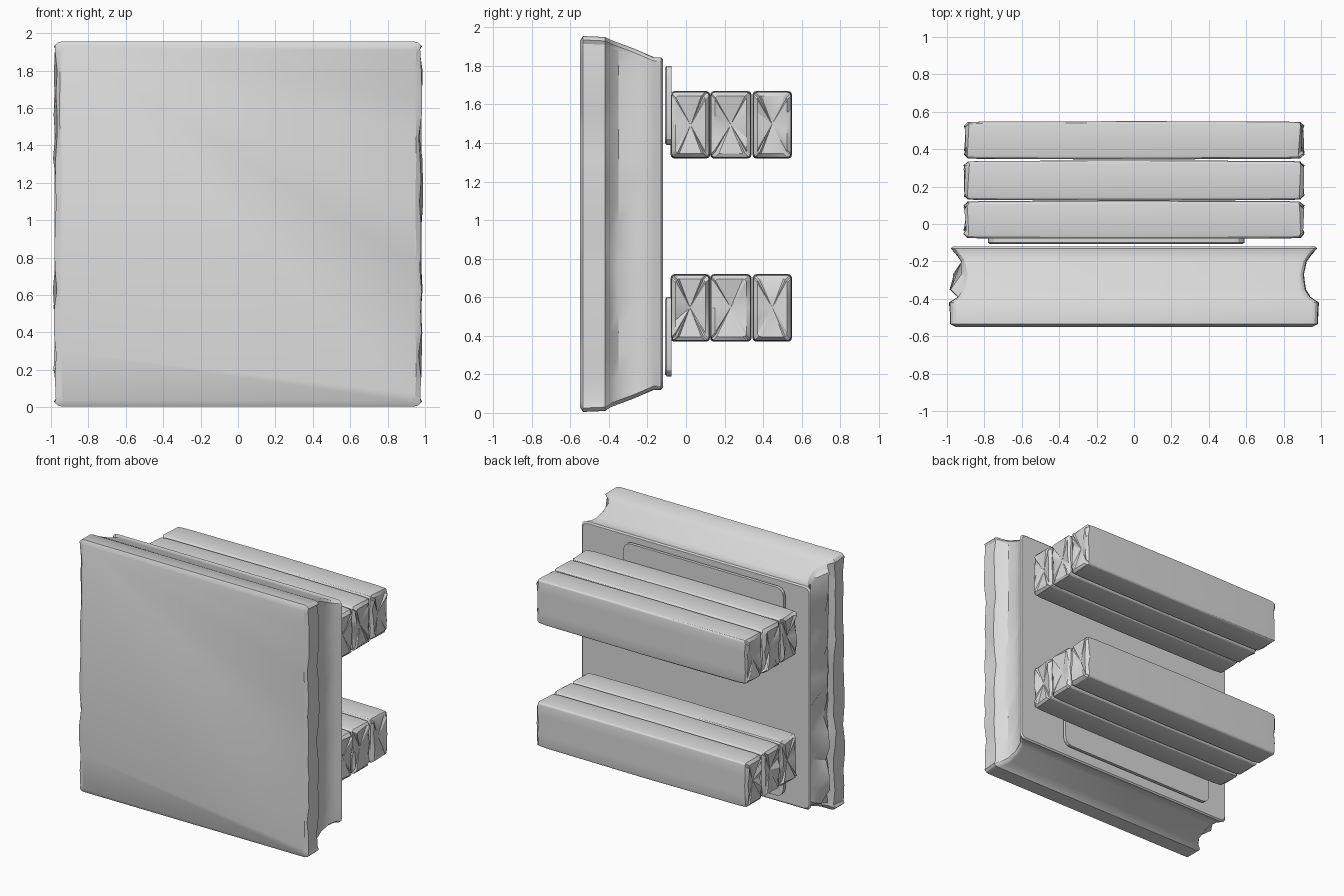
import bpy, bmesh, math, random
from mathutils import Vector

random.seed(4)
cube = bpy.data.objects.get("Cube")
if cube:
    bpy.data.objects.remove(cube, do_unlink=True)

# One plain grey for everything
grey = bpy.data.materials.new("plain_grey")
grey.use_nodes = True
grey.diffuse_color = (0.7, 0.7, 0.7, 1)
grey.node_tree.nodes["Principled BSDF"].inputs["Base Color"].default_value = (0.7, 0.7, 0.7, 1)


def ring(a0, a1, b0, b1, r, steps=1):
    """Rounded rectangle outline, with extra points along the two b-direction sides."""
    pts = []
    corners = [(a1 - r, b1 - r), (a0 + r, b1 - r), (a0 + r, b0 + r), (a1 - r, b0 + r)]
    for i, (ca, cb) in enumerate(corners):
        for k in range(4):
            t = math.radians(90 * i + 30 * k)
            pts.append((ca + r * math.cos(t), cb + r * math.sin(t)))
        if i % 2:
            end = corners[(i + 1) % 4][1]
            side = a0 if i == 1 else a1
            pts += [(side, cb + (end - cb) * s / steps) for s in range(1, steps)]
    return pts


def loft(name, rings, dent=0):
    """Skin closed rings of 3D points; the caps may be dented inwards."""
    bm = bmesh.new()
    loops = [[bm.verts.new(p) for p in pts] for pts in rings]
    n = len(loops[0])
    for low, high in zip(loops, loops[1:]):
        for i in range(n):
            j = (i + 1) % n
            bm.faces.new((low[i], low[j], high[j], high[i]))
    caps = [bm.faces.new(loops[0]), bm.faces.new(loops[-1])]
    bmesh.ops.recalc_face_normals(bm, faces=bm.faces)
    if dent:
        for cap in caps:
            normal = cap.normal.copy()
            for v in bmesh.ops.poke(bm, faces=[cap])["verts"]:
                v.co -= normal * dent
    mesh = bpy.data.meshes.new(name)
    bm.to_mesh(mesh)
    bm.free()
    mesh.materials.append(grey)
    obj = bpy.data.objects.new(name, mesh)
    bpy.context.collection.objects.link(obj)
    bpy.ops.object.select_all(action='DESELECT')
    obj.select_set(True)
    bpy.context.view_layer.objects.active = obj
    bpy.ops.object.shade_smooth_by_angle(angle=math.radians(28))
    return obj


# Main slab: depth, half width, bottom, top, roughness of the worn sides
slab = [
    (-0.55, 0.955, 0.03, 1.93, 0.01),
    (-0.535, 0.985, 0.005, 1.955, 0.02),
    (-0.42, 0.99, 0.01, 1.95, 0.025),
    (-0.39, 0.945, 0.03, 1.935, 0.015),
    (-0.35, 0.92, 0.045, 1.92, 0.015),
    (-0.27, 0.91, 0.075, 1.89, 0.015),
    (-0.2, 0.925, 0.105, 1.86, 0.01),
    (-0.165, 0.95, 0.12, 1.845, 0.005),
    (-0.13, 0.98, 0.12, 1.845, 0),
    (-0.12, 0.97, 0.13, 1.835, 0),
]
rings = []
for y, half, bottom, top, rough in slab:
    points = []
    for x, z in ring(-half, half, bottom, top, 0.04, 16):
        if abs(x) > half - 0.005:
            x -= math.copysign(random.uniform(0, rough), x)
            # crumpled hollow on one end
            if x < 0 and -0.36 < y < -0.22:
                x -= random.uniform(0, 0.07)
        points.append((x, y, z))
    rings.append(points)
loft("main_slab", rings)

# Two mounts on the back: a thin plate and three stacked beams each
for label, zc, plate_z in (("lower", 0.545, 0.395), ("upper", 1.495, 1.595)):
    rings = []
    for y, inset in ((-0.108, 0.01), (-0.1, 0), (-0.075, 0)):
        outline = ring(-0.78 + inset, 0.59 - inset, plate_z - 0.205 + inset,
                       plate_z + 0.205 - inset, 0.06)
        rings.append([(x, y, z) for x, z in outline])
    loft(label + "_mount_plate", rings)

    for i, (y0, y1) in enumerate(((-0.08, 0.125), (0.125, 0.34), (0.345, 0.55))):
        rings = []
        for x, inset, rough in ((-0.9, 0.025, 0.012), (-0.885, 0.006, 0.008),
                                (-0.82, 0.003, 0.004), (0, 0, 0), (0.82, 0.003, 0.004),
                                (0.885, 0.006, 0.008), (0.9, 0.025, 0.012)):
            outline = ring(y0 + inset, y1 - inset, zc - 0.175 + inset,
                           zc + 0.175 - inset, 0.02, 4)
            rings.append([Vector((x + random.uniform(-rough, rough), y, z))
                          for y, z in outline])
        loft(f"{label}_beam_{i + 1}", rings, dent=0.02)
